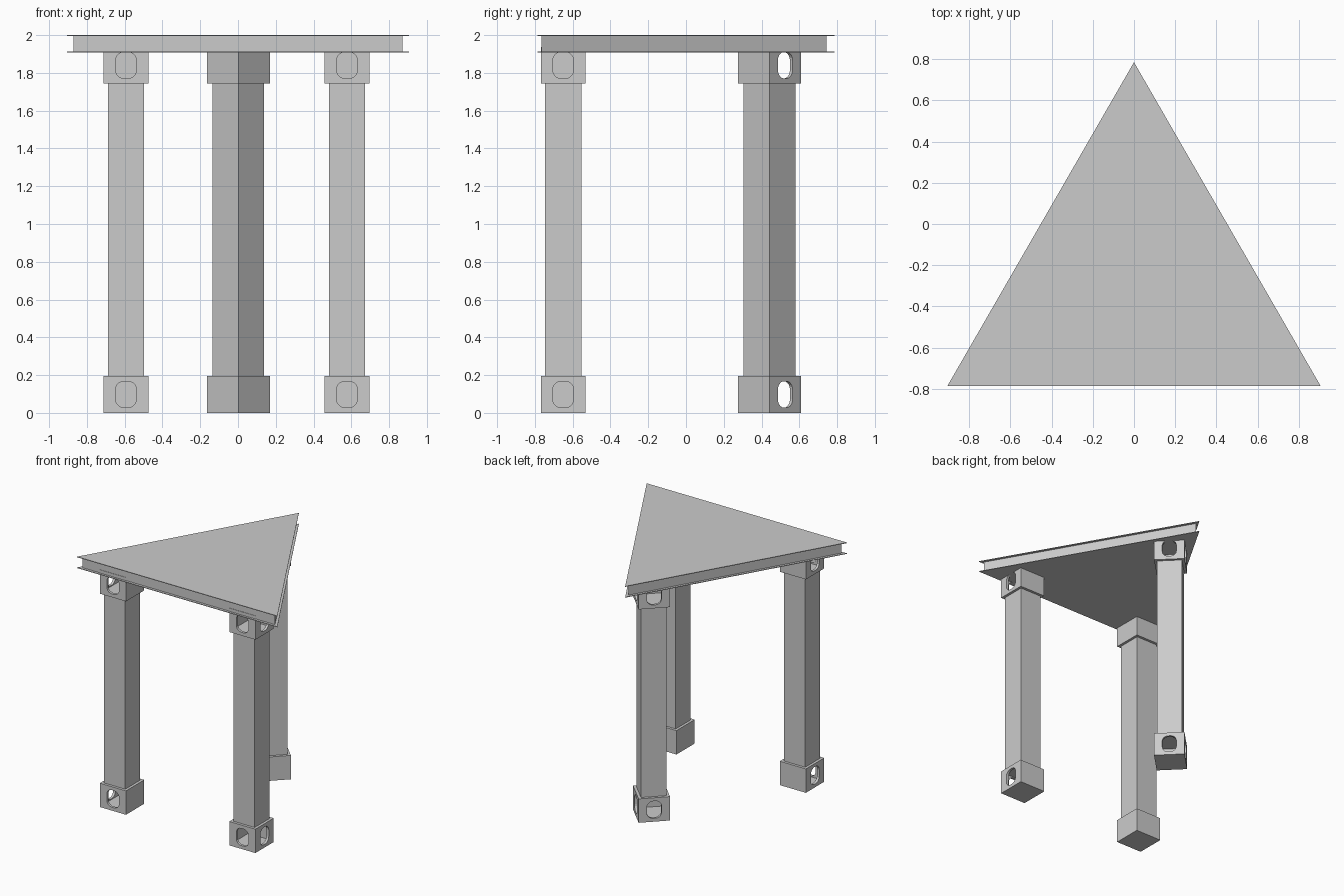
import bpy
import bmesh
import math
from mathutils import Matrix, Vector

cube = bpy.data.objects.get("Cube")
if cube:
    bpy.data.objects.remove(cube, do_unlink=True)

grey = bpy.data.materials.new("light_grey")
grey.use_nodes = True
colour = (0.6, 0.6, 0.6, 1)
grey.diffuse_color = colour
grey.node_tree.nodes["Principled BSDF"].inputs["Base Color"].default_value = colour


def finish(name, bm):
    bmesh.ops.recalc_face_normals(bm, faces=bm.faces)
    mesh = bpy.data.meshes.new(name)
    bm.to_mesh(mesh)
    bm.free()
    mesh.materials.append(grey)
    obj = bpy.data.objects.new(name, mesh)
    bpy.context.collection.objects.link(obj)
    return obj


def prism(name, outline, z0, z1):
    bm = bmesh.new()
    face = bm.faces.new([bm.verts.new((x, y, z0)) for x, y in outline])
    top = bmesh.ops.extrude_face_region(bm, geom=[face])["geom"]
    bmesh.ops.translate(bm, vec=(0, 0, z1 - z0),
                        verts=[v for v in top if isinstance(v, bmesh.types.BMVert)])
    return finish(name, bm)


def triangle(inset):
    x, y = 0.905 - inset * math.sqrt(3), 0.785
    return [(-x, inset - y), (x, inset - y), (0, y - 2 * inset)]


def square(size):
    h = size / 2
    return [(-h, -h), (h, -h), (h, h), (-h, h)]


def slot_outline(width, height, radius, steps=5):
    # Rounded rectangle, corner by corner
    pts = []
    for i, (sx, sz) in enumerate([(1, 1), (-1, 1), (-1, -1), (1, -1)]):
        for k in range(steps + 1):
            a = math.pi / 2 * (i + k / steps)
            pts.append((sx * (width / 2 - radius) + radius * math.cos(a),
                        sz * (height / 2 - radius) + radius * math.sin(a)))
    return pts


def cut(target, cutter):
    cutter.hide_render = True
    mod = target.modifiers.new("cut", "BOOLEAN")
    mod.operation = "DIFFERENCE"
    mod.solver = "EXACT"
    mod.object = cutter
    bpy.context.view_layer.update()
    graph = bpy.context.evaluated_depsgraph_get()
    mesh = bpy.data.meshes.new_from_object(target.evaluated_get(graph))
    target.modifiers.clear()
    target.data = mesh
    bpy.data.objects.remove(cutter, do_unlink=True)


SIZE, HEIGHT, WALL = 0.236, 0.195, 0.02


def casting(name, z0):
    # Hollow block with a slot in its -x and -y walls
    block = prism(name, square(SIZE), z0, z0 + HEIGHT)
    cut(block, prism("cavity", square(SIZE - 2 * WALL), z0 + WALL, z0 + HEIGHT - WALL))
    for turn in (0, -math.pi / 2):
        slot = prism("slot", slot_outline(0.11, 0.14, 0.045), 0.05, 0.17)
        slot.data.transform(Matrix.Translation((0, 0, z0 + HEIGHT / 2))
                            @ Matrix.Rotation(turn, 4, "Z")
                            @ Matrix.Rotation(math.pi / 2, 4, "X"))
        cut(block, slot)
    return block


# Triangular top: two thin flanges around a recessed core
prism("top_plate", triangle(0), 1.995, 2.0)
prism("top_core", triangle(0.02), 1.91, 1.997)
prism("bottom_plate", triangle(0), 1.907, 1.912)

# Legs, each with slotted walls facing outward
legs = {"front_right_leg": (-0.593, -0.65, 0),
        "front_left_leg": (0.577, -0.65, 90),
        "back_leg": (0.002, 0.442, 225)}
for name, (x, y, angle) in legs.items():
    place = Matrix.Translation(Vector((x, y, 0))) @ Matrix.Rotation(math.radians(angle), 4, "Z")
    parts = [prism(name + "_post", square(0.193), HEIGHT - 0.005, 1.75),
             casting(name + "_foot", 0),
             casting(name + "_head", 1.743)]
    for part in parts:
        part.data.transform(place)
